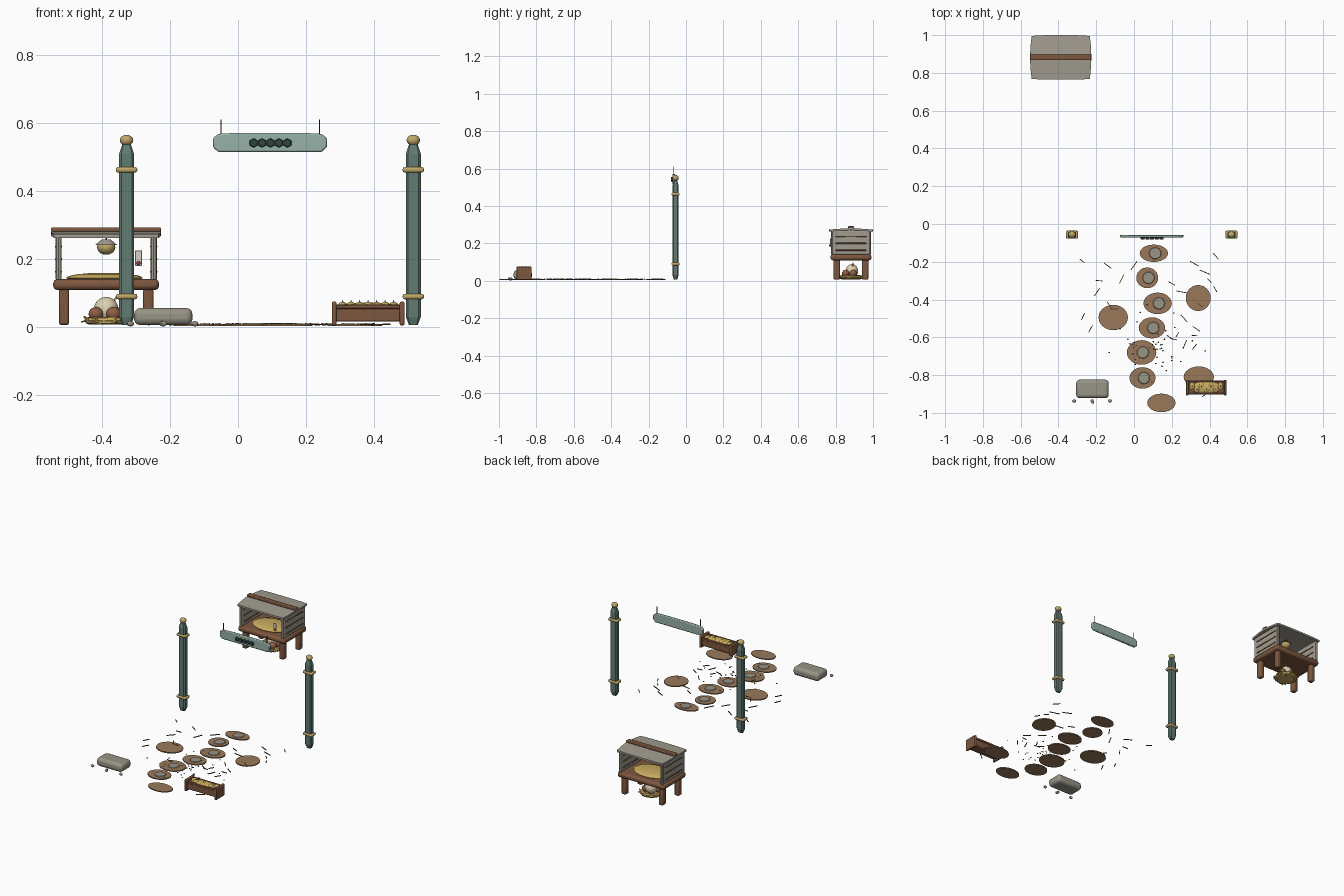
import bpy, bmesh, math, random
from mathutils import Matrix, Vector, Euler

if "Cube" in bpy.data.objects:
    bpy.data.objects.remove(bpy.data.objects["Cube"])

random.seed(4)
MATS = {}
COLS = dict(teal=(98, 122, 115), pale=(150, 175, 165), dark=(52, 72, 66), gold=(190, 165, 105),
            wood=(125, 88, 65), stone=(150, 146, 132), slab=(160, 155, 142), earth=(152, 120, 90),
            straw=(200, 170, 95), stick=(88, 70, 45), egg=(222, 208, 175), brown=(140, 95, 70),
            iron=(55, 55, 52), white=(215, 210, 200), red=(170, 60, 55))


def mat(c):
    if c not in MATS:
        m = bpy.data.materials.new(c)
        m.diffuse_color = [(v / 255) ** 2.2 for v in COLS[c]] + [1]
        m.use_nodes = True
        m.node_tree.nodes["Principled BSDF"].inputs["Base Color"].default_value = m.diffuse_color
        MATS[c] = m
    return MATS[c]


def finish(name, bm, col, bevel=0, seg=2, smooth=True):
    bmesh.ops.recalc_face_normals(bm, faces=bm.faces)
    me = bpy.data.meshes.new(name)
    bm.to_mesh(me)
    bm.free()
    ob = bpy.data.objects.new(name, me)
    bpy.context.collection.objects.link(ob)
    me.materials.append(mat(col))
    if bevel:
        b = ob.modifiers.new("bevel", 'BEVEL')
        b.width, b.segments = bevel, seg
    if smooth:
        bpy.context.view_layer.objects.active = ob
        bpy.ops.object.select_all(action='DESELECT')
        ob.select_set(True)
        bpy.ops.object.shade_smooth_by_angle(angle=math.radians(35))
    return ob


def tf(loc, size, rot=(0, 0, 0)):
    return Matrix.LocRotScale(Vector(loc), Euler(rot), Vector(size))


def box(name, loc, size, col, bevel=0, seg=2, rot=(0, 0, 0)):
    bm = bmesh.new()
    bmesh.ops.create_cube(bm, size=1, matrix=tf(loc, size, rot))
    return finish(name, bm, col, bevel, seg)


def ball(name, loc, radii, col, u=16, v=10, rot=(0, 0, 0)):
    bm = bmesh.new()
    bmesh.ops.create_uvsphere(bm, u_segments=u, v_segments=v, radius=1, matrix=tf(loc, radii, rot))
    return finish(name, bm, col)


def cyl(name, loc, radii, h, col, n=16, top=1, rot=(0, 0, 0), bevel=0):
    bm = bmesh.new()
    bmesh.ops.create_cone(bm, cap_ends=True, segments=n, radius1=1, radius2=top, depth=1,
                          matrix=tf(loc, (radii[0], radii[1], h), rot))
    return finish(name, bm, col, bevel)


def sticks(name, items, col, w=0.004):
    """Many thin rods in one mesh: (x, y, z, length, heading, tilt)."""
    bm = bmesh.new()
    for x, y, z, l, a, t in items:
        bmesh.ops.create_cube(bm, size=1, matrix=tf((x, y, z), (l, w, w), (0, t, a)))
    return finish(name, bm, col, smooth=False)


# gate posts: chamfered shaft from stacked rings, bands, ball cap
def shaft(name, x, y, levels, col):
    bm = bmesh.new()
    prev = None
    for z, a, b in levels:
        c = min(a, b) * 0.4
        pts = [(a, b - c), (a - c, b), (c - a, b), (-a, b - c), (-a, c - b), (c - a, -b), (a - c, -b), (a, c - b)]
        ring = [bm.verts.new((x + p, y + q, z)) for p, q in pts]
        if prev:
            for i in range(8):
                bm.faces.new((prev[i], prev[(i + 1) % 8], ring[(i + 1) % 8], ring[i]))
        else:
            bm.faces.new(ring[::-1])
        prev = ring
    bm.faces.new(prev)
    finish(name, bm, col, smooth=False)


for side, x in (("left", -0.328), ("right", 0.516)):
    shaft(side + "_gate_post", x, -0.056,
          [(0.006, .013, .009), (0.03, .022, .016), (0.51, .022, .016), (0.537, .013, .009)], "teal")
    for i, z in enumerate((0.09, 0.463)):
        box(f"{side}_post_band_{i}", (x, -0.056, z), (0.063, 0.042, 0.016), "gold", 0.006)
    ball(side + "_post_cap", (x, -0.056, 0.55), (0.02, 0.017, 0.016), "gold", 12, 8)

# hanging sign board, studs and hangers
bm = bmesh.new()
outline = [(-.168, -.013), (-.152, -.028), (.152, -.028), (.168, -.013), (.168, .013), (.152, .026), (.09, .029), (-.09, .029), (-.152, .026), (-.168, .013)]
f = bm.faces.new([bm.verts.new((0.094 + x, -0.072, 0.543 + z)) for x, z in outline])
ext = bmesh.ops.extrude_face_region(bm, geom=[f])
bmesh.ops.translate(bm, vec=(0, 0.015, 0), verts=[v for v in ext["geom"] if isinstance(v, bmesh.types.BMVert)])
finish("sign_board", bm, "pale", 0.005)
for i in range(5):
    cyl(f"sign_stud_{i}", (0.046 + 0.0248 * i, -0.075, 0.542), (0.0145, 0.0145), 0.012, "dark", 6, 0.8, (math.pi / 2, 0, 0))
for x in (-0.05, 0.24):
    cyl("sign_hanger", (x, -0.066, 0.588), (0.002, 0.002), 0.045, "iron", 6)

# shelter: legs, deck, slatted sides, roof and ridge
hx, hy = -0.388, 0.882
for sx in (-1, 1):
    for sy in (-1, 1):
        box("shelter_leg", (hx + sx * 0.124, hy + sy * 0.076, 0.06), (0.03, 0.034, 0.108), "wood", 0.007)
    wx = hx + sx * 0.14
    box("side_panel", (wx, hy, 0.205), (0.014, 0.21, 0.13), "slab", 0.006)
    for z in (0.163, 0.2, 0.237):
        box("side_slat", (wx, hy, z), (0.021, 0.165, 0.007), "wood", 0.002, 1)
    for sy in (-1, 1):
        cyl("side_upright", (wx, hy + sy * 0.098, 0.205), (0.009, 0.009), 0.13, "slab", 8)
box("shelter_deck", (hx, hy, 0.125), (0.312, 0.218, 0.032), "wood", 0.012)
bm = bmesh.new()
bmesh.ops.create_grid(bm, x_segments=8, y_segments=8, size=0.5, matrix=tf((hx, hy, 0), (0.312, 0.225, 1)))
for v in bm.verts:  # softly bulging roof outline
    u, w = (v.co.x - hx) / 0.156, (v.co.y - hy) / 0.1125
    v.co = (hx + 0.162 * u * (1 - 0.05 * w * w), hy + 0.118 * w * (1 - 0.04 * u ** 4), 0.282 - 0.008 * abs(w))
g = bmesh.ops.extrude_face_region(bm, geom=bm.faces[:])
bmesh.ops.translate(bm, vec=(0, 0, -0.011), verts=[v for v in g["geom"] if isinstance(v, bmesh.types.BMVert)])
finish("shelter_roof", bm, "slab")
box("roof_ridge", (hx, hy, 0.287), (0.324, 0.03, 0.013), "wood", 0.004)
ball("straw_bed", (hx - 0.005, hy, 0.145), (0.113, 0.08, 0.015), "straw", 20, 8)

# lamp under the roof and card at the front
ball("lamp_bowl", (hx, hy, 0.235), (0.027, 0.027, 0.022), "gold")
cyl("lamp_shade", (hx, hy, 0.25), (0.033, 0.033), 0.016, "slab", 14, 0.4)
cyl("lamp_cord", (hx, hy, 0.265), (0.003, 0.003), 0.02, "iron", 6)
box("card", (-0.293, 0.772, 0.203), (0.02, 0.005, 0.045), "white", 0.001, 1)
ball("card_dot", (-0.293, 0.768, 0.189), (0.006, 0.003, 0.006), "red", 8, 6)

# nest under the shelter
bm = bmesh.new()
N, M = 20, 8
rings = [[bm.verts.new((hx + (0.05 + 0.014 * math.cos(b)) * math.cos(a), hy + (0.05 + 0.014 * math.cos(b)) * math.sin(a),
                        0.019 + 0.011 * math.sin(b))) for b in [2 * math.pi * j / M for j in range(M)]]
         for a in [2 * math.pi * i / N for i in range(N)]]
for i in range(N):
    for j in range(M):
        bm.faces.new((rings[i][j], rings[(i + 1) % N][j], rings[(i + 1) % N][(j + 1) % M], rings[i][(j + 1) % M]))
finish("nest_ring", bm, "straw")
cyl("nest_floor", (hx, hy, 0.013), (0.048, 0.048), 0.008, "straw")
ball("pale_egg", (hx, hy + 0.005, 0.052), (0.036, 0.033, 0.037), "egg")
for x, y in ((-0.03, -0.02), (0.022, -0.028), (0.032, 0.012)):
    ball("brown_egg", (hx + x, hy + y, 0.039), (0.022, 0.02, 0.02), "brown", 12, 8)
items = []
for i in range(22):
    a = 2 * math.pi * i / 22
    items.append((hx + 0.06 * math.cos(a), hy + 0.06 * math.sin(a), random.uniform(.012, .028), 0.04,
                  a + math.pi / 2 + random.uniform(-.7, .7), random.uniform(-.25, .25)))
items.append((hx + 0.028, hy + 0.01, 0.085, 0.03, 0.3, -1.0))
sticks("nest_straws", items, "straw")

# stone block with pebbles
box("stone_block", (-0.22, -0.873, 0.031), (0.172, 0.098, 0.05), "stone", 0.018, 3)
for x, y, r in ((-0.317, -0.937, .011), (-0.222, -0.935, .009), (-0.127, -0.937, .011), (-0.218, -0.945, .008)):
    ball("pebble", (x, y, 0.01), (r, r * 0.8, 0.008), "stone", 8, 6)

# feeding trough filled with grain
tx, ty = 0.383, -0.866
box("trough_body", (tx, ty, 0.039), (0.19, 0.066, 0.046), "wood", 0.005)
for s in (-1, 1):
    box("trough_end", (tx + s * 0.1, ty, 0.04), (0.014, 0.082, 0.07), "wood", 0.004)
    box("trough_rim", (tx, ty + s * 0.033, 0.06), (0.19, 0.009, 0.012), "wood", 0.003)
ball("grain_fill", (tx, ty, 0.06), (0.092, 0.032, 0.012), "straw")
for i in range(7):
    x = tx - 0.075 + 0.025 * i
    ball("grain_heap", (x, ty + 0.008 * (-1) ** i, 0.066), (0.014, 0.02, 0.008), "straw", 10, 6)
    cyl("grain_tip", (x, ty + 0.008 * (-1) ** i, 0.075), (0.004, 0.004), 0.011, "straw", 6, 0.1)

# earth patches and stepping stones along the path
patches = [(.105, -.155, .075, .046), (.07, -.285, .058, .055), (.125, -.42, .075, .057), (.095, -.55, .07, .056),
           (.04, -.68, .078, .065), (.045, -.815, .069, .057), (-.11, -.495, .078, .067), (.34, -.392, .066, .069),
           (.343, -.81, .08, .056), (.145, -.947, .075, .049)]
for i, (x, y, a, b) in enumerate(patches):
    cyl(f"earth_patch_{i}", (x, y, 0.006), (a, b), 0.006, "earth", 24)
    if i < 6:
        cyl(f"step_stone_{i}", (x + 0.007, y, 0.0095), (0.035, 0.034), 0.006, "stone", 9, 0.88, (0, 0, i))

# loose straws and crumbs on the ground
spots = [(-.275, -.195), (-.14, -.22), (-.185, -.3), (-.195, -.36), (-.065, -.29), (-.27, -.49), (-.23, -.555),
         (.32, -.21), (.433, -.17), (.375, -.255), (.4, -.3), (.2, -.315), (.255, -.36), (.43, -.345), (.265, -.5),
         (.33, -.555), (.32, -.59), (.27, -.635), (.21, -.61), (.19, -.6), (-.11, -.45), (.35, -.43), (.32, -.65),
         (.23, -.585), (.0, -.64), (.38, -.9), (-.13, -.43), (.0, -.22)]
sticks("ground_straws", [(x, y, 0.008, random.uniform(.03, .06), random.uniform(-1.2, 1.2), random.uniform(-.06, .06))
                         for x, y in spots], "stick")
bm = bmesh.new()
for i in range(45):
    p = (random.gauss(0.1, 0.11), random.gauss(-0.63, 0.09), 0.009)
    bmesh.ops.create_icosphere(bm, subdivisions=1, radius=1, matrix=tf(p, (.005, .004, .003)))
finish("ground_crumbs", bm, "stick", smooth=False)
